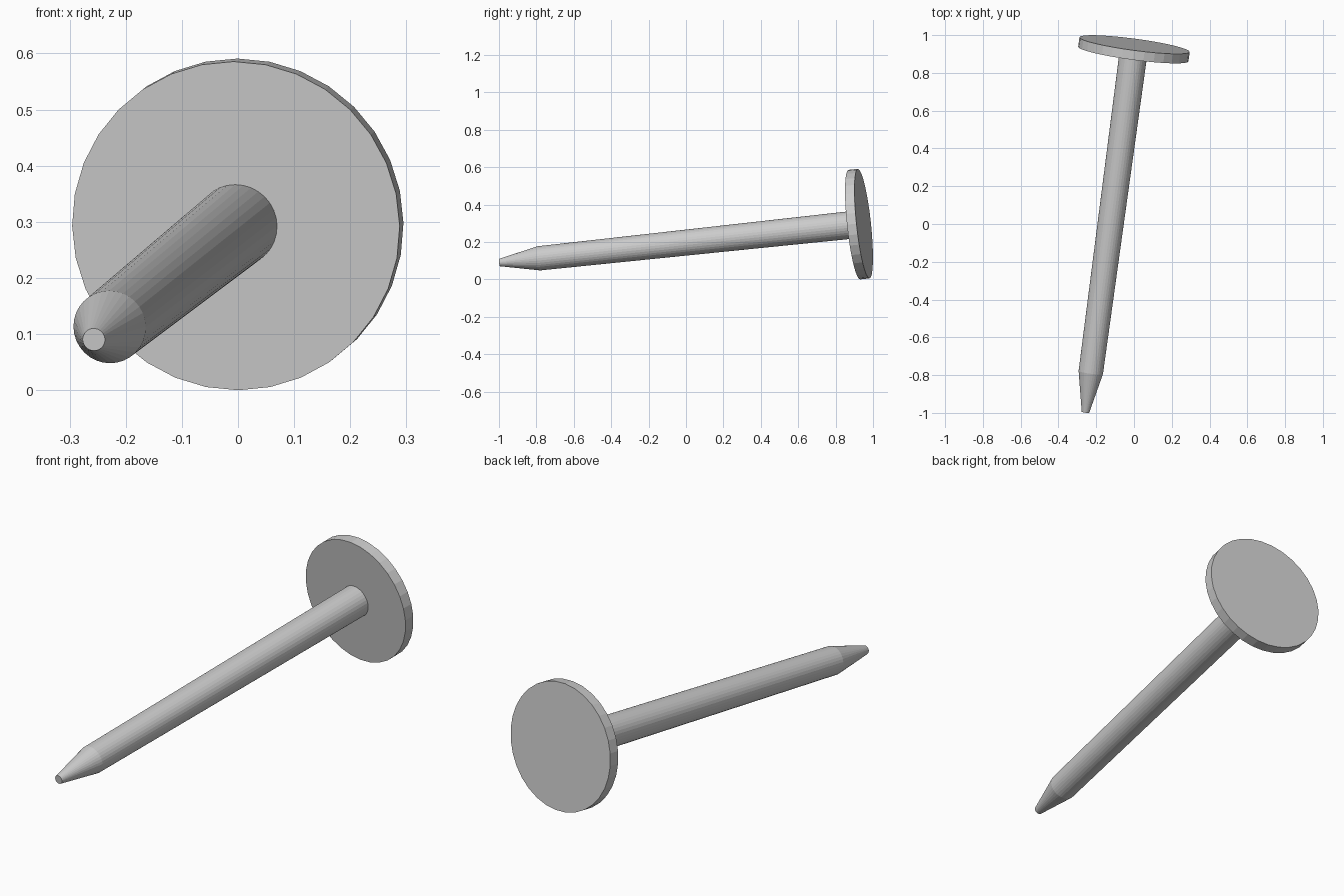
import bpy
import bmesh
import math
from mathutils import Matrix, Vector

cube = bpy.data.objects.get("Cube")
if cube:
    bpy.data.objects.remove(cube, do_unlink=True)

SIDES = 32
TIP = Vector((-0.257, -0.997, 0.09))
TOP = Vector((0.003, 0.95, 0.298))

# Frame with z running from the point to the head
axis = (TOP - TIP).normalized()
side = axis.cross(Vector((0, 0, 1))).normalized()
up = side.cross(axis)
frame = Matrix((side, up, -side.cross(up))).transposed()
if frame.determinant() < 0:
    frame = Matrix((-side, up, axis)).transposed()
placement = Matrix.Translation(TIP) @ frame.to_4x4()
length = (TOP - TIP).length

steel = bpy.data.materials.new("grey steel")
steel.use_nodes = True
colour = (0.6, 0.6, 0.6, 1)
steel.diffuse_color = colour
steel.node_tree.nodes["Principled BSDF"].inputs["Base Color"].default_value = colour


def turned_part(name, profile):
    """Closed solid of revolution from (radius, distance along the axis) pairs."""
    bm = bmesh.new()
    rings = []
    for radius, z in profile:
        angles = [math.tau * i / SIDES for i in range(SIDES)]
        rings.append([bm.verts.new((radius * math.cos(a), radius * math.sin(a), z))
                      for a in angles])
    for low, high in zip(rings, rings[1:]):
        for i in range(SIDES):
            j = (i + 1) % SIDES
            bm.faces.new((low[i], low[j], high[j], high[i]))
    bm.faces.new(rings[0])
    bm.faces.new(rings[-1])
    bmesh.ops.recalc_face_normals(bm, faces=bm.faces)
    mesh = bpy.data.meshes.new(name)
    bm.to_mesh(mesh)
    bm.free()
    mesh.materials.append(steel)
    obj = bpy.data.objects.new(name, mesh)
    bpy.context.collection.objects.link(obj)
    obj.matrix_world = placement
    return obj


# Shaft with a blunt tapered point
turned_part("nail_shaft", [(0.02, 0), (0.065, 0.214), (0.074, length - 0.045)])

# Flat round head
turned_part("nail_head", [(0.2945, length - 0.051), (0.2945, length)])
